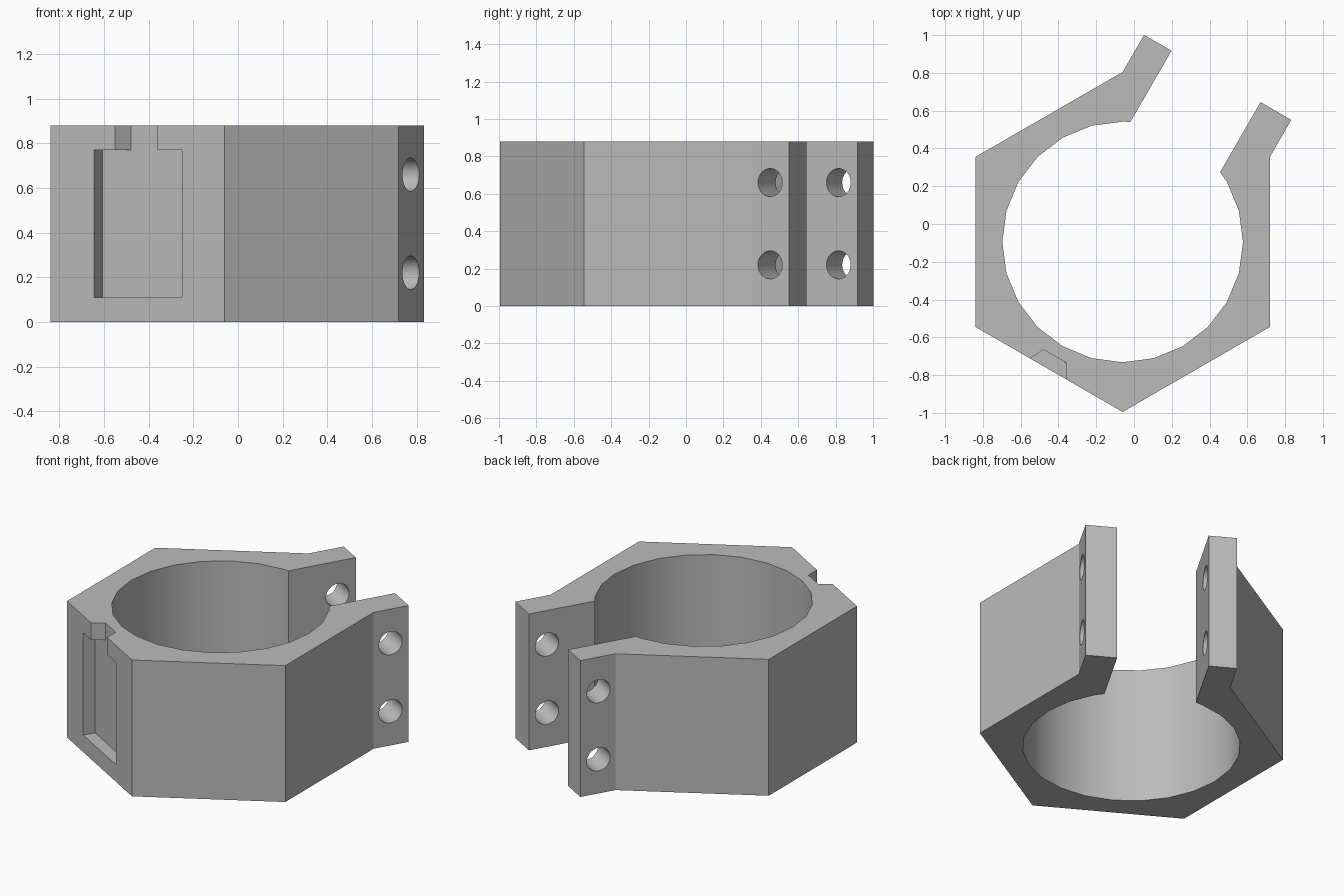
import bpy, bmesh, math
from mathutils import Vector

if "Cube" in bpy.data.objects:
    bpy.data.objects.remove(bpy.data.objects["Cube"])

H = 0.88                               # height of the ring
C = Vector((-0.06, -0.095))            # bore centre
R_HEX, R_BORE = 0.90, 0.637
AXIS = Vector((0.5, math.sqrt(0.75)))  # direction in which the clamp opens
SIDE = Vector((AXIS.y, -AXIS.x))       # across the opening, also along the slotted face

grey = bpy.data.materials.new("grey plastic")
grey.diffuse_color = (0.5, 0.5, 0.5, 1)
grey.use_nodes = True
grey.node_tree.nodes["Principled BSDF"].inputs["Base Color"].default_value = grey.diffuse_color


def at(side, along):
    return C + SIDE * side + AXIS * along


def polar(r, deg):
    return C + Vector((math.cos(math.radians(deg)), math.sin(math.radians(deg)))) * r


def prism(name, points, z0, z1):
    """Extrude a flat outline from z0 to z1."""
    bm = bmesh.new()
    face = bm.faces.new([bm.verts.new((p.x, p.y, z0)) for p in points])
    top = bmesh.ops.extrude_face_region(bm, geom=[face])
    bmesh.ops.translate(bm, vec=(0, 0, z1 - z0),
                        verts=[v for v in top["geom"] if isinstance(v, bmesh.types.BMVert)])
    bmesh.ops.recalc_face_normals(bm, faces=bm.faces)
    mesh = bpy.data.meshes.new(name)
    bm.to_mesh(mesh)
    bm.free()
    mesh.materials.append(grey)
    obj = bpy.data.objects.new(name, mesh)
    bpy.context.collection.objects.link(obj)
    return obj


def cut(target, cutter):
    cutter.hide_render = True
    bpy.context.view_layer.objects.active = target
    mod = target.modifiers.new("cut", 'BOOLEAN')
    mod.operation, mod.solver, mod.object = 'DIFFERENCE', 'EXACT', cutter
    bpy.ops.object.modifier_apply(modifier=mod.name)
    bpy.data.objects.remove(cutter)


# Open hexagonal ring with two clamp tabs, drawn as one outline
END, IN_R, IN_L = 1.006, 0.262, -0.282
outline = [polar(R_HEX, a) for a in (90, 150, 210, 270, 330, 390)]
outline += [at(0.45, END), at(IN_R, END), at(IN_R, 0.578)]
outline += [polar(R_BORE, a) for a in range(30, -271, -15)]
outline += [at(IN_L, 0.571), at(IN_L, END), at(-0.45, END)]
clamp = prism("clamp_ring", outline, 0, H)

# Bolt holes through both tabs
for z in (0.22, 0.66):
    bpy.ops.mesh.primitive_cylinder_add(vertices=32, radius=0.075, depth=1.6)
    hole = bpy.context.object
    hole.data.materials.append(grey)
    p = at(0, 0.889)
    hole.location = (p.x, p.y, z)
    hole.rotation_euler = (0, math.pi / 2, math.atan2(SIDE.y, SIDE.x))
    bpy.context.view_layer.update()
    cut(clamp, hole)

# Recess in the front left face, with a tapered neck open at the top
FACE = -R_HEX * math.sqrt(0.75)
DEPTH = 0.076


def face_point(x, inward):
    """Point on the slotted face at a given x, pushed inward."""
    return at((x - C.x - AXIS.x * FACE) / SIDE.x, FACE + inward)


recess = [face_point(-0.645, -0.1), face_point(-0.25, -0.1),
          face_point(-0.25, DEPTH), face_point(-0.645, DEPTH)]
cut(clamp, prism("recess_cutter", recess, 0.11, 0.77))

a, b = face_point(-0.55, 0), face_point(-0.36, 0)
neck = [a, a - AXIS * 0.1, b - AXIS * 0.1, b,
        b + AXIS * DEPTH - SIDE * 0.043, a + AXIS * DEPTH + SIDE * 0.037]
cut(clamp, prism("neck_cutter", neck, 0.74, H + 0.1))

# Smooth bore and holes, sharp corners elsewhere
bpy.ops.object.select_all(action='DESELECT')
clamp.select_set(True)
bpy.context.view_layer.objects.active = clamp
bpy.ops.object.shade_smooth_by_angle(angle=math.radians(25))
